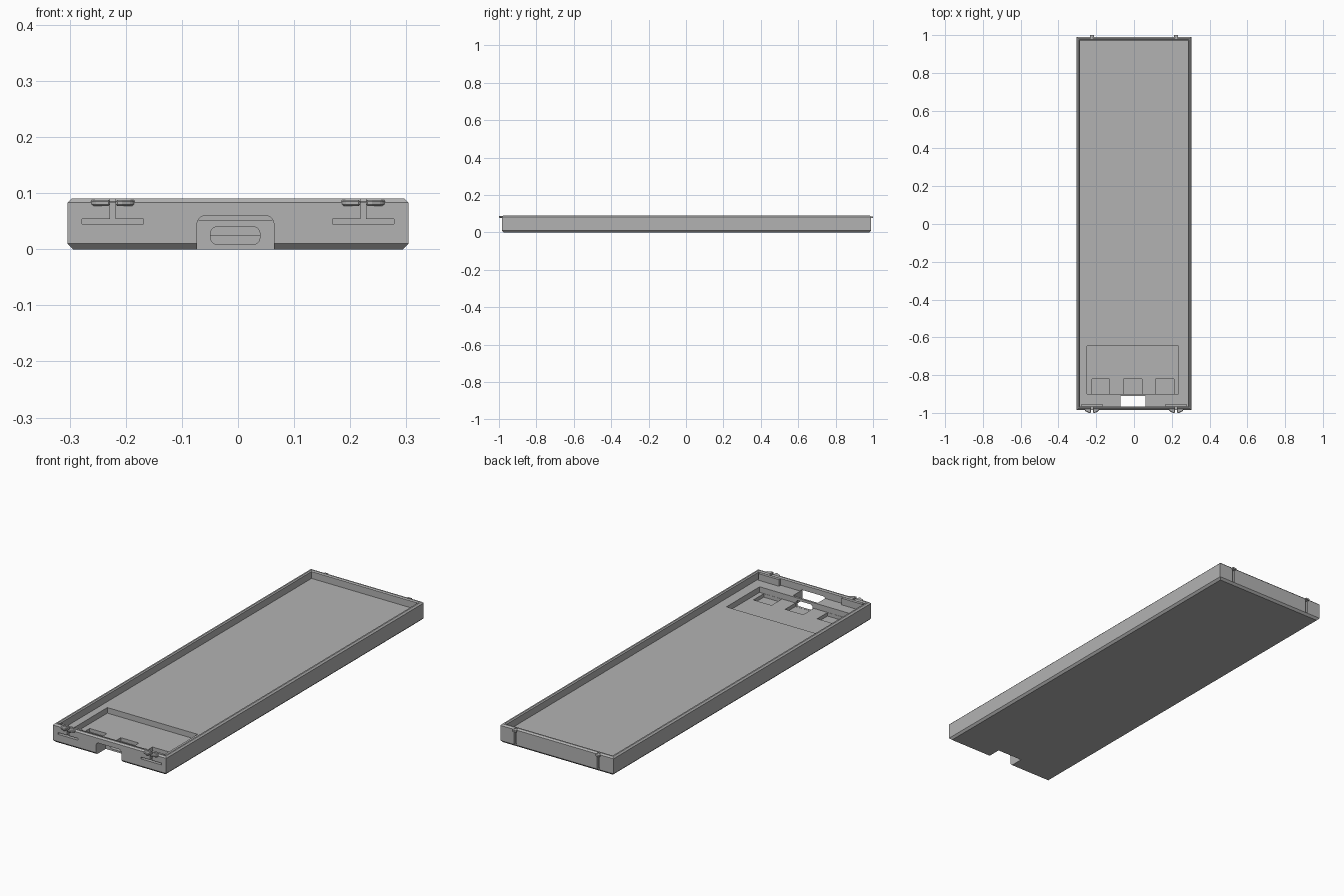
import bpy, bmesh

cube = bpy.data.objects.get("Cube")
if cube:
    bpy.data.objects.remove(cube, do_unlink=True)

grey = bpy.data.materials.new("plain_grey")
grey.use_nodes = True
COLOUR = (0.45, 0.45, 0.45, 1)
grey.diffuse_color = COLOUR
grey.node_tree.nodes["Principled BSDF"].inputs["Base Color"].default_value = COLOUR

# Outer footprint and main levels
HALF_X, FRONT, BACK = 0.304, -0.985, 0.99
RIM, FLOOR = 0.09, 0.052
CLIP_X = 0.223


def finish(name, bm):
    bmesh.ops.recalc_face_normals(bm, faces=bm.faces)
    mesh = bpy.data.meshes.new(name)
    bm.to_mesh(mesh)
    bm.free()
    mesh.materials.append(grey)
    obj = bpy.data.objects.new(name, mesh)
    bpy.context.collection.objects.link(obj)
    return obj


def prism(name, outline, z0, z1):
    bm = bmesh.new()
    face = bm.faces.new([bm.verts.new((x, y, z0)) for x, y in outline])
    top = bmesh.ops.extrude_face_region(bm, geom=[face])["geom"]
    verts = [v for v in top if isinstance(v, bmesh.types.BMVert)]
    bmesh.ops.translate(bm, verts=verts, vec=(0, 0, z1 - z0))
    return finish(name, bm)


def box(name, x, y, z, round_y=0):
    """Box from (min, max) ranges, optionally rounded along its y edges."""
    outline = [(x[0], y[0]), (x[1], y[0]), (x[1], y[1]), (x[0], y[1])]
    obj = prism(name, outline, *z)
    if round_y:
        bm = bmesh.new()
        bm.from_mesh(obj.data)
        edges = [e for e in bm.edges
                 if abs(e.verts[0].co.y - e.verts[1].co.y) > 0.001]
        bmesh.ops.bevel(bm, geom=edges, offset=round_y, segments=5,
                        profile=0.5, affect="EDGES")
        bm.to_mesh(obj.data)
        bm.free()
    return obj


def cut(target, cutter):
    cutter.hide_render = True
    mod = target.modifiers.new("cut", "BOOLEAN")
    mod.operation, mod.solver, mod.object = "DIFFERENCE", "EXACT", cutter
    bpy.context.view_layer.objects.active = target
    bpy.ops.object.modifier_apply(modifier=mod.name)
    bpy.data.objects.remove(cutter, do_unlink=True)


# Tray: rectangular rings from the underside, over the rim, to the floor
bm = bmesh.new()
rings = []
for inset, z in [(0.01, 0), (0, 0.01), (0, 0.083), (0.007, RIM),
                 (0.014, RIM), (0.019, 0.085), (0.019, FLOOR)]:
    x, y0, y1 = HALF_X - inset, FRONT + inset, BACK - inset
    rings.append([bm.verts.new((a, b, z))
                  for a, b in [(-x, y0), (x, y0), (x, y1), (-x, y1)]])
for low, high in zip(rings, rings[1:]):
    for i in range(4):
        j = (i + 1) % 4
        bm.faces.new((low[i], low[j], high[j], high[i]))
bm.faces.new(rings[0])
bm.faces.new(rings[-1])
tray = finish("tray", bm)

# Sunken compartment with three deeper wells
cut(tray, box("pocket_cutter", (-0.25, 0.235), (-0.9, -0.645), (0.025, 0.2)))
for x in [(-0.222, -0.13), (-0.055, 0.042), (0.115, 0.212)]:
    cut(tray, box("well_cutter", x, (-0.899, -0.82), (0.008, 0.15)))

# Front notch and rounded port opening behind it
cut(tray, box("notch_cutter", (-0.073, 0.064), (-1.05, -0.91), (-0.05, 0.06), 0.015))
cut(tray, box("port_cutter", (-0.049, 0.039), (-0.95, -0.89), (0.0085, 0.04), 0.012))

for side, label in [(-1, "right"), (1, "left")]:
    cx = side * CLIP_X

    # T-shaped slot through the front wall
    cut(tray, box("slot_cutter", (cx - 0.055, cx + 0.055), (-1.05, -0.96), (0.045, 0.0535)))
    cut(tray, box("stem_cutter", (cx - 0.005, cx + 0.005), (-1.05, -0.96), (0.053, 0.12)))
    box(label + "_clip_backing", (cx - 0.055, cx + 0.055), (-0.968, -0.953), (0.04, 0.084))

    # Split, tapered catch on the front rim
    for half in (-1, 1):
        outline = [(0.005, -0.97), (0.005, -1), (0.016, -1), (0.033, -0.992), (0.041, -0.98), (0.041, -0.97)]
        catch = prism(f"{label}_catch_{'outer' if half == side else 'inner'}",
                      [(cx + half * x, y) for x, y in outline], 0.077, 0.088)
        bevel = catch.modifiers.new("soft_edges", "BEVEL")
        bevel.width, bevel.segments = 0.003, 1

    # Vertical groove and small nub on the back wall
    cut(tray, box("groove_cutter", (cx - 0.007, cx + 0.007), (0.98, 1.05), (0.012, 0.12)))
    box(label + "_back_nub", (cx - 0.01, cx + 0.01), (0.978, 1), (0.076, 0.084))
